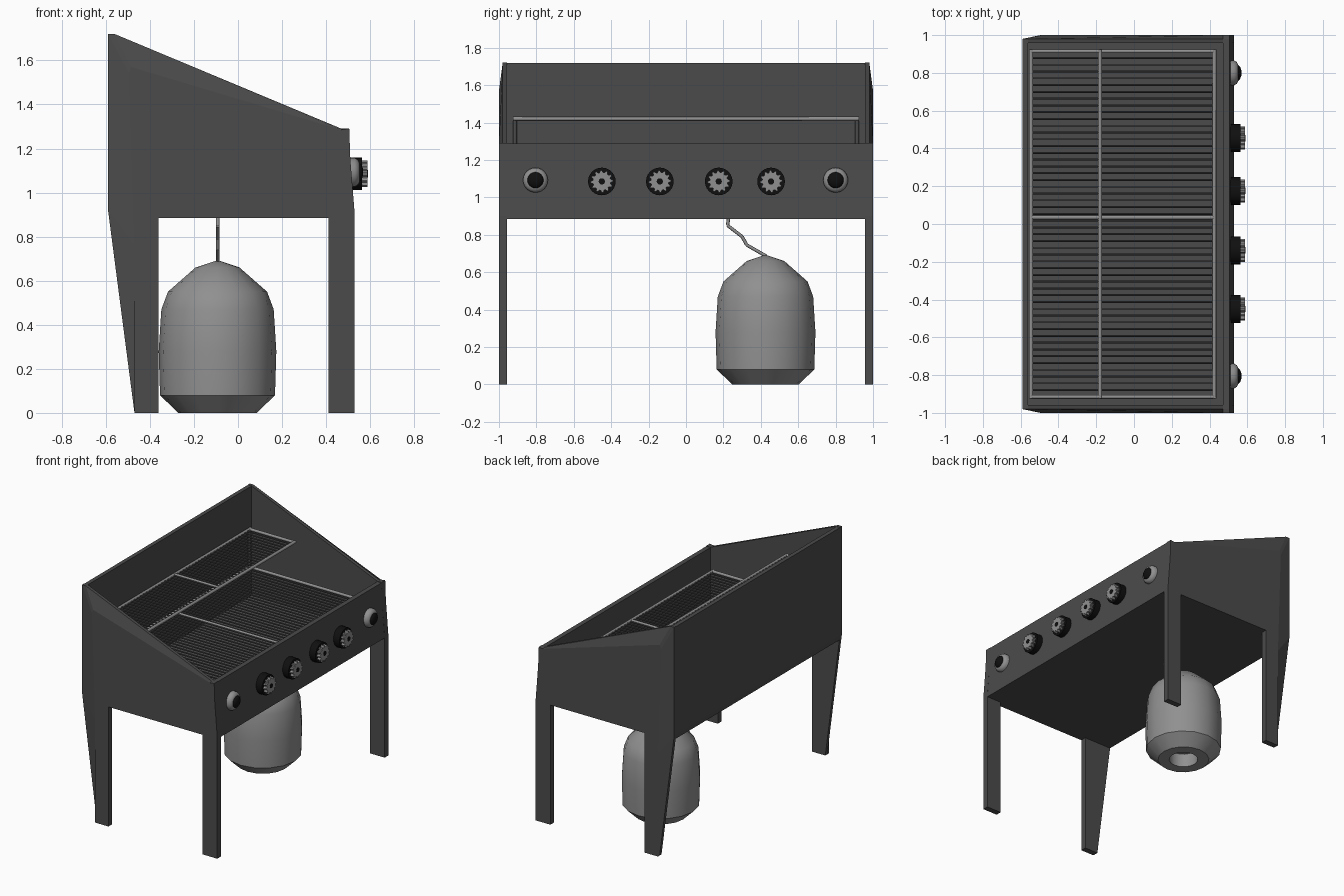
import bpy, bmesh, math
from mathutils import Vector

if "Cube" in bpy.data.objects:
    bpy.data.objects.remove(bpy.data.objects["Cube"])


def material(name, v):
    m = bpy.data.materials.new(name)
    m.diffuse_color = (v, v, v, 1)
    m.use_nodes = True
    m.node_tree.nodes["Principled BSDF"].inputs["Base Color"].default_value = m.diffuse_color
    return m


DARK = material("dark_steel", 0.07)
BLACK = material("black_plastic", 0.005)
GREY = material("grey_metal", 0.28)


def finish(bm, name, mat, smooth=None):
    bmesh.ops.recalc_face_normals(bm, faces=bm.faces)
    me = bpy.data.meshes.new(name)
    bm.to_mesh(me)
    bm.free()
    ob = bpy.data.objects.new(name, me)
    bpy.context.collection.objects.link(ob)
    me.materials.append(mat)
    if smooth:
        bpy.ops.object.select_all(action='DESELECT')
        ob.select_set(True)
        bpy.context.view_layer.objects.active = ob
        bpy.ops.object.shade_smooth_by_angle(angle=math.radians(smooth))
    return ob


def add_loft(bm, rings):
    rows = [[bm.verts.new(p) for p in r] for r in rings]
    n = len(rows[0])
    for a, b in zip(rows, rows[1:]):
        for i in range(n):
            j = (i + 1) % n
            bm.faces.new((a[i], a[j], b[j], b[i]))
    bm.faces.new(rows[0])
    bm.faces.new(rows[-1])


def loft(name, rings, mat, smooth=None):
    bm = bmesh.new()
    add_loft(bm, rings)
    return finish(bm, name, mat, smooth)


def prism(name, pts, y0, y1, mat):
    return loft(name, [[(x, y, z) for x, z in pts] for y in (y0, y1)], mat)


def lathe(name, profile, centre, axis, n, mat, smooth=40, teeth=0.0):
    # profile is (radius, distance along axis)
    rings = []
    for r, h in profile:
        ring = []
        for i in range(n):
            a = 2 * math.pi * i / n
            k = r * (1 - teeth * (i // 2 % 2))
            u, v = k * math.cos(a), k * math.sin(a)
            off = (h, u, v) if axis == 'x' else (u, v, h)
            ring.append(Vector(centre) + Vector(off))
        rings.append(ring)
    return loft(name, rings, mat, smooth)


def add_rod(bm, a, b, r, n=8):
    a, b = Vector(a), Vector(b)
    q = (b - a).to_track_quat('Z', 'Y')
    ring = [q @ Vector((r * math.cos(2 * math.pi * i / n), r * math.sin(2 * math.pi * i / n), 0))
            for i in range(n)]
    add_loft(bm, [[p + v for v in ring] for p in (a, b)])


# side panels with legs: outline plus a slightly inset raised outer face
legs = [(0.505, 1.29), (0.51, 1.15), (0.53, 0.9), (0.53, 0), (0.41, 0), (0.41, 0.885),
        (-0.36, 0.885), (-0.36, 0)]
outline = [(-0.47, 0), (-0.59, 0.92), (-0.59, 1.72), (-0.56, 1.72), (0.47, 1.29)] + legs
outer = [(-0.47, 0), (-0.47, 0.76), (-0.495, 1.54), (-0.485, 1.57), (0.47, 1.285)] + legs
for side, s in (("left", 1), ("right", -1)):
    loft(side + "_side_panel",
         [[(x, s * y, z) for x, z in ring]
          for ring, y in ((outline, 0.957), (outline, 0.98), (outer, 1.0))], DARK)

# front control panel, back wall and floor
prism("control_panel", [(0.47, 0.885), (0.53, 0.885), (0.51, 1.15), (0.505, 1.287), (0.47, 1.287)],
      -0.97, 0.97, DARK)
prism("back_wall", [(-0.585, 0.885), (-0.56, 0.885), (-0.56, 1.718), (-0.59, 1.718), (-0.59, 0.92)],
      -0.975, 0.975, DARK)
prism("floor_pan", [(-0.575, 0.885), (0.5, 0.885), (0.5, 0.91), (-0.575, 0.91)], -0.97, 0.97, DARK)


# cooking grate and raised warming rack
def grate(name, x0, x1, z, gap):
    bm = bmesh.new()
    w = 0.915
    for x in (x0, x1):
        add_rod(bm, (x, -w - 0.01, z), (x, w + 0.01, z), 0.011)
    for y in (-w, 0.035, w):
        add_rod(bm, (x0, y, z), (x1, y, z), 0.011)
    finish(bm, name + "_frame", GREY, 50)
    bm = bmesh.new()
    count = round(2 * w / gap)
    for i in range(1, count):
        y = -w + 2 * w * i / count
        add_rod(bm, (x0, y, z), (x1, y, z), 0.005, 6)
    finish(bm, name + "_slats", DARK, 65)


grate("cooking_grate", -0.545, 0.425, 1.14, 0.036)
grate("warming_rack", -0.545, -0.18, 1.42, 0.036)
bm = bmesh.new()
for y in (-0.915, 0.915):
    add_rod(bm, (-0.545, y, 1.14), (-0.545, y, 1.42), 0.011)
finish(bm, "rack_posts", DARK, 50)

# control knobs: black base, toothed grip, black centre
for i, y in enumerate((-0.45, -0.14, 0.175, 0.455), 1):
    c = (0, y, 1.085)
    lathe(f"knob_base_{i}", [(0.074, 0.505), (0.074, 0.563)], c, 'x', 24, BLACK)
    lathe(f"knob_grip_{i}", [(0.06, 0.56), (0.06, 0.588)], c, 'x', 48, GREY, 30, 0.2)
    lathe(f"knob_centre_{i}", [(0.017, 0.58), (0.017, 0.59)], c, 'x', 12, BLACK)

# push buttons at both ends
for i, y in enumerate((-0.805, 0.8), 1):
    c = (0, y, 1.092)
    lathe(f"button_ring_{i}", [(0.067, 0.505), (0.066, 0.53), (0.057, 0.545), (0.042, 0.552)],
          c, 'x', 24, GREY, 60)
    lathe(f"button_{i}", [(0.043, 0.54), (0.043, 0.552), (0.032, 0.562), (0.015, 0.568)],
          c, 'x', 24, BLACK, 60)

# gas bottle with hollow foot
lathe("gas_bottle", [(0.1, 0.1), (0.1, 0), (0.178, 0), (0.261, 0.08), (0.267, 0.28), (0.255, 0.47),
                     (0.225, 0.55), (0.1, 0.66), (0.01, 0.69)],
      (-0.093, 0.425, 0), 'z', 16, GREY, 35)

# gas hose
bm = bmesh.new()
hose = [(0.43, 0.685), (0.325, 0.745), (0.3, 0.79), (0.222, 0.85), (0.228, 0.89)]
for (y0, z0), (y1, z1) in zip(hose, hose[1:]):
    add_rod(bm, (-0.092, y0, z0), (-0.092, y1, z1), 0.009)
finish(bm, "gas_hose", GREY, 50)
